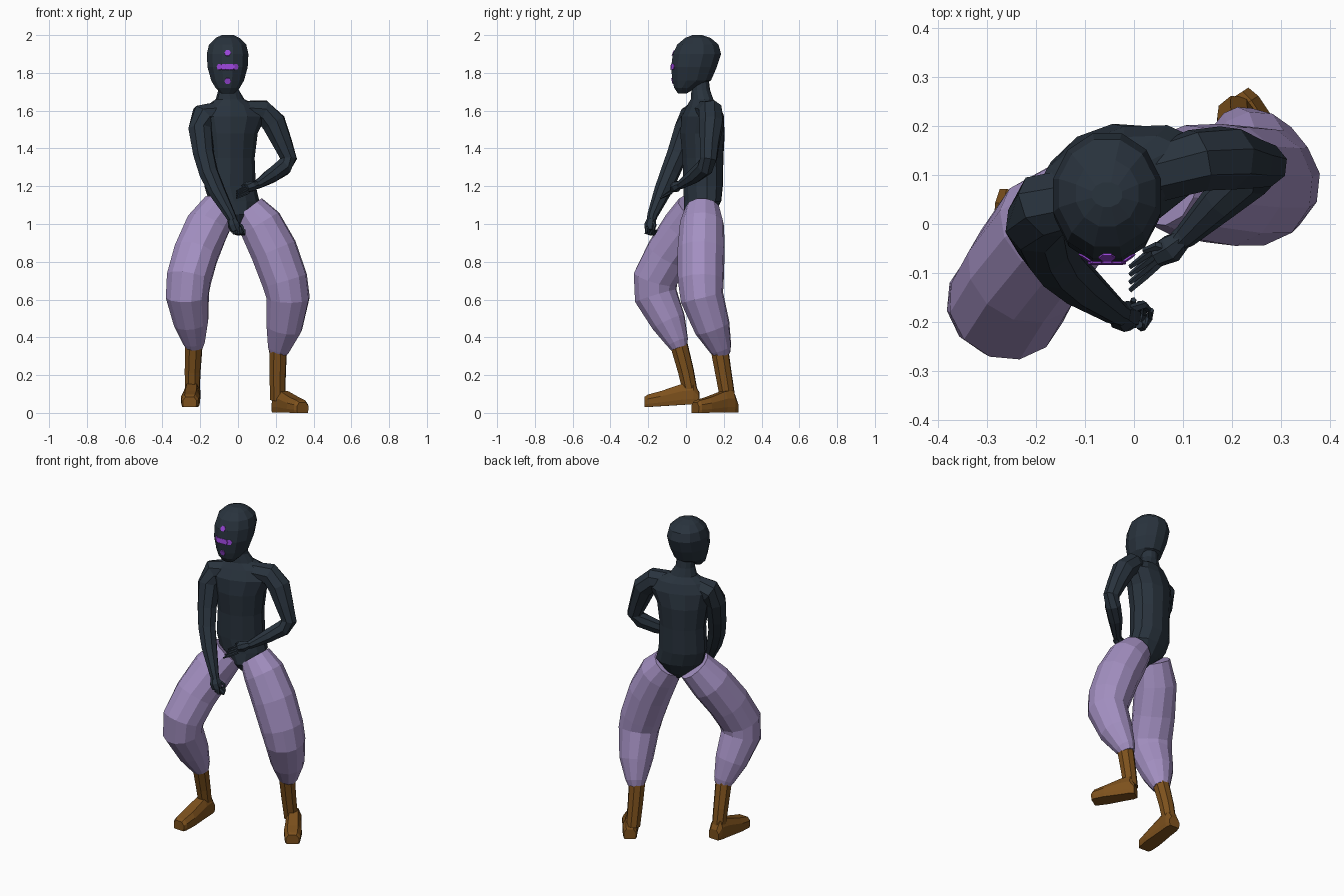
import bpy, bmesh, math
from mathutils import Vector, Matrix
from mathutils.bvhtree import BVHTree


def material(name, r, g, b):
    m = bpy.data.materials.new(name)
    m.diffuse_color = (r, g, b, 1)
    return m


DARK = material("dark slate", .022, .033, .047)
LILAC = material("lilac cloth", .37, .28, .54)
BROWN = material("brown leather", .205, .082, .012)
VIOLET = material("violet marks", .32, .06, .68)


def loft(name, rings, mat):
    """Skin a list of equal-length point rings and cap both ends."""
    bm = bmesh.new()
    vs = [[bm.verts.new(p) for p in ring] for ring in rings]
    n = len(vs[0])
    for a, b in zip(vs, vs[1:]):
        for i in range(n):
            j = (i + 1) % n
            bm.faces.new((a[i], a[j], b[j], b[i]))
    bm.faces.new(vs[0][::-1])
    bm.faces.new(vs[-1])
    bmesh.ops.recalc_face_normals(bm, faces=bm.faces)
    me = bpy.data.meshes.new(name)
    bm.to_mesh(me)
    me.materials.append(mat)
    ob = bpy.data.objects.new(name, me)
    bpy.context.collection.objects.link(ob)
    return ob, BVHTree.FromBMesh(bm)


def flat_rings(rows, n, turn=0):
    """Horizontal ellipses from (x, y, z, rx, ry), turned about z."""
    rot = Matrix.Rotation(math.radians(turn), 3, 'Z')
    out = []
    for x, y, z, rx, ry in rows:
        out.append([Vector((x, y, z)) + rot @ Vector((
            rx * math.cos(math.tau * (i + .5) / n),
            ry * math.sin(math.tau * (i + .5) / n), 0)) for i in range(n)])
    return out


def tube(name, rows, n, mat):
    """Round limb along a path of (x, y, z, radius)."""
    pts = [Vector(r[:3]) for r in rows]
    rings = []
    for k, p in enumerate(pts):
        t = (pts[min(k + 1, len(pts) - 1)] - pts[max(k - 1, 0)]).normalized()
        u = t.cross(Vector((.1, 1, .05))).normalized()
        v = u.cross(t)
        rings.append([p + rows[k][3] * (u * math.cos(math.tau * (i + .5) / n)
                                        + v * math.sin(math.tau * (i + .5) / n))
                      for i in range(n)])
    return loft(name, rings, mat)


# Torso and neck, twisted so the left shoulder sits back
loft("torso", flat_rings([
    (.005, .06, 1.0, .025, .035), (0, .07, 1.05, .08, .08),
    (-.02, .088, 1.12, .138, .095), (-.042, .09, 1.2, .14, .102),
    (-.042, .09, 1.35, .133, .106), (-.042, .087, 1.48, .15, .115),
    (-.03, .088, 1.57, .185, .104), (-.03, .092, 1.625, .145, .08),
    (-.042, .085, 1.66, .078, .058), (-.05, .078, 1.71, .055, .049),
    (-.055, .07, 1.80, .052, .046)], 12, 20), DARK)

# Head: narrow chin, full skull at the back
head, head_tree = loft("head", flat_rings([
    (-.055, -.02, 1.69, .035, .022), (-.055, -.005, 1.72, .066, .059),
    (-.055, .03, 1.76, .09, .106), (-.055, .042, 1.83, .11, .125),
    (-.055, .058, 1.90, .114, .132), (-.055, .063, 1.95, .102, .113),
    (-.055, .063, 1.985, .066, .07), (-.055, .06, 2.0, .032, .026)],
    12), DARK)

# Face marks: small hexagonal plates laid on the face
spots = [(-.055 + .021 * k, 1.832) for k in range(-2, 3)]
spots += [(-.055, 1.905), (-.055, 1.757)]
for k, (x, z) in enumerate(spots):
    hit, normal, _, _ = head_tree.ray_cast(Vector((x, -1, z)), Vector((0, 1, 0)))
    q = normal.to_track_quat('Z', 'Y')
    plate = [[hit + q @ Vector((.0175 * math.cos(math.tau * i / 6),
                                .0175 * math.sin(math.tau * i / 6), h))
              for i in range(6)] for h in (-.004, .0035)]
    loft(f"face_mark_{k}", plate, VIOLET)

# Baggy trouser legs
tube("trouser_right", [
    (-.095, .05, 1.085, .10), (-.165, -.008, .98, .12), (-.224, -.095, .84, .122),
    (-.26, -.162, .71, .121), (-.268, -.16, .62, .116),
    (-.248, -.092, .48, .094), (-.232, -.045, .375, .06),
    (-.23, -.035, .345, .046)], 12, LILAC)
tube("trouser_left", [
    (.055, .088, 1.08, .092), (.118, .085, 1.0, .118), (.19, .08, .86, .126),
    (.248, .078, .7, .123), (.265, .085, .61, .116), (.245, .14, .45, .096),
    (.217, .183, .34, .06), (.21, .19, .31, .046)], 12, LILAC)


def foot(name, heel, toe, lift_heel, lift_toe):
    """Flat-soled foot from sections of (fraction, half width, height)."""
    heel, toe = Vector((*heel, 0)), Vector((*toe, 0))
    side = (toe - heel).normalized().cross(Vector((0, 0, 1)))
    rings = []
    for f, w, h in [(0, .034, .06), (.1, .042, .115), (.3, .043, .112),
                    (.7, .05, .08), (.94, .045, .066), (1, .036, .055)]:
        base = heel.lerp(toe, f)
        base.z = lift_heel + (lift_toe - lift_heel) * f
        rings.append([base + side * w * s + Vector((0, 0, h * t))
                      for s, t in [(-.9, 0), (.9, 0), (1, .25), (1, .65),
                                   (.6, 1), (-.6, 1), (-1, .65), (-1, .25)]])
    loft(name, rings, BROWN)


# Boots: shaft plus foot
tube("boot_shaft_right", [(-.232, -.045, .39, .049), (-.24, 0, .22, .044),
                          (-.242, .025, .10, .04)], 8, BROWN)
tube("boot_shaft_left", [(.213, .175, .35, .049), (.21, .2, .2, .045),
                         (.21, .222, .07, .042)], 8, BROWN)
foot("boot_foot_right", (-.24, .07), (-.256, -.218), .048, .03)
foot("boot_foot_left", (.205, .26), (.342, .048), .003, 0)

# Arms, starting inside the chest
tube("arm_right", [
    (-.10, .06, 1.59, .062), (-.185, .035, 1.57, .07),
    (-.20, .0, 1.50, .065), (-.182, -.045, 1.37, .057),
    (-.155, -.085, 1.27, .052), (-.11, -.125, 1.17, .046),
    (-.04, -.178, 1.045, .028), (-.028, -.184, 1.02, .025)], 8, DARK)
tube("arm_left", [
    (.04, .10, 1.595, .06), (.13, .13, 1.595, .066), (.19, .135, 1.535, .067),
    (.235, .125, 1.43, .054), (.268, .12, 1.345, .046),
    (.24, .10, 1.30, .047), (.175, .045, 1.255, .041),
    (.105, -.025, 1.21, .025), (.09, -.035, 1.205, .022)], 8, DARK)

# Hands: palm, then four fingers and a thumb
tube("palm_right", [(-.035, -.18, 1.035, .022), (-.022, -.188, .995, .033),
                    (-.01, -.19, .965, .028)], 7, DARK)
tube("palm_left", [(.10, -.03, 1.21, .02), (.075, -.05, 1.20, .03),
                   (.045, -.065, 1.19, .024)], 7, DARK)
for k in range(4):
    s = k - 1.5
    x, y = -.008 + s * .012, -.195 - s * .007
    tube(f"finger_right_{k}", [(x, y, .985, .009), (x + .006, y - .006, .95, .009),
                               (x + .022, y + .015, .945, .008),
                               (x + .025, y + .03, .968, .006)], 5, DARK)
    z = 1.185 - s * .012
    tube(f"finger_left_{k}", [(.055, -.06 - s * .012, z, .009),
                              (.025, -.085 - s * .014, z - .015, .008),
                              (-.008, -.112 - s * .016, z - .03, .005)], 5, DARK)
tube("thumb_right", [(-.01, -.175, 1.01, .01), (.02, -.165, .99, .009),
                     (.03, -.175, .965, .006)], 5, DARK)
tube("thumb_left", [(.08, -.055, 1.21, .01), (.045, -.045, 1.215, .009),
                    (.02, -.055, 1.20, .006)], 5, DARK)
